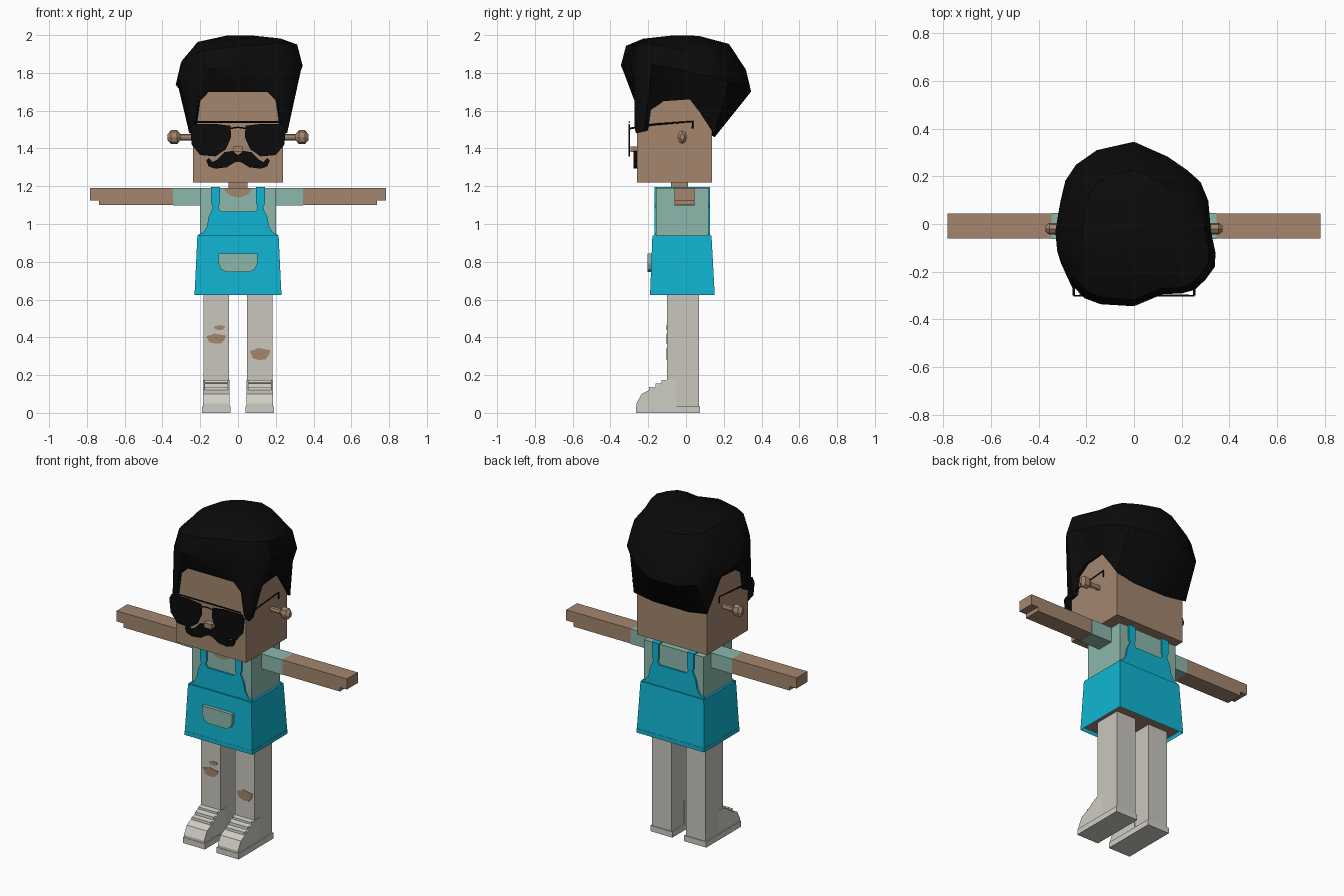
import bpy, bmesh
from math import sin, cos, pi, atan2, hypot

cube = bpy.data.objects.get("Cube")
if cube:
    bpy.data.objects.remove(cube, do_unlink=True)


def material(name, code):
    rgb = [int(code[i:i + 2], 16) / 255 for i in (0, 2, 4)]
    col = [c / 12.92 if c < 0.04 else ((c + 0.055) / 1.055) ** 2.4 for c in rgb] + [1]
    m = bpy.data.materials.new(name)
    m.use_nodes = True
    m.diffuse_color = col
    m.node_tree.nodes["Principled BSDF"].inputs["Base Color"].default_value = col
    return m


SKIN = material("skin", "A3866E")
BLACK = material("black", "0B0B0C")
SHIRT = material("shirt_green", "8CB8AB")
APRON = material("apron_cyan", "10B5D2")
PANTS = material("pale_trousers", "C9C6BD")
SHOE = material("shoe_white", "CFCDC4")
LACE = material("lace_white", "DEDDD3")


def finish(name, bm, *mats):
    bmesh.ops.recalc_face_normals(bm, faces=bm.faces)
    me = bpy.data.meshes.new(name)
    bm.to_mesh(me)
    bm.free()
    ob = bpy.data.objects.new(name, me)
    bpy.context.collection.objects.link(ob)
    for m in mats:
        me.materials.append(m)
    return ob


def loft(bm, rings):
    """Join closed rings of points with quads and return the rings of verts."""
    vs = [[bm.verts.new(p) for p in r] for r in rings]
    for a, b in zip(vs, vs[1:]):
        n = len(a)
        for i in range(n):
            bm.faces.new((a[i], a[(i + 1) % n], b[(i + 1) % n], b[i]))
    return vs


def capped(name, rings, *mats):
    bm = bmesh.new()
    vs = loft(bm, rings)
    bm.faces.new(vs[0])
    bm.faces.new(vs[-1])
    return finish(name, bm, *mats)


def box(name, x, y, z, mat):
    rect = [(x[0], y[0]), (x[1], y[0]), (x[1], y[1]), (x[0], y[1])]
    return capped(name, [[(*p, h) for p in rect] for h in z], mat)


def prism_y(name, pts, y, mat):
    return capped(name, [[(a, d, b) for a, b in pts] for d in y], mat)


def prism_x(name, pts, x, mat):
    return capped(name, [[(d, a, b) for a, b in pts] for d in x], mat)


def both(half):
    """Mirror a half outline that starts and ends on the middle line."""
    return half + [(-a, b) for a, b in half[-2:0:-1]]


def wire(name, pts, r, mat):
    cu = bpy.data.curves.new(name, "CURVE")
    cu.dimensions = "3D"
    cu.bevel_depth, cu.bevel_resolution, cu.use_fill_caps = r, 0, True
    sp = cu.splines.new("POLY")
    sp.points.add(len(pts) - 1)
    for p, co in zip(sp.points, pts):
        p.co = (*co, 1)
    cu.materials.append(mat)
    ob = bpy.data.objects.new(name, cu)
    bpy.context.collection.objects.link(ob)


# Head, neck and nose
box("head", (-.238, .238), (-.26, .138), (1.22, 1.75), SKIN)
box("neck", (-.05, .05), (-.08, .01), (1.15, 1.23), SKIN)
box("nose", (-.025, .025), (-.295, -.25), (1.38, 1.41), SKIN)

# Hair: the hairline follows the head, then swells to an uneven outline
half_line = [(0, -.272, 1.7), (.16, -.272, 1.7), (.21, -.272, 1.65), (.23, -.272, 1.51),
             (.26, -.265, 1.48), (.26, -.22, 1.49), (.255, -.2, 1.6), (.255, -.12, 1.65),
             (.255, .02, 1.66), (.255, .09, 1.57), (.25, .15, 1.48), (.12, .152, 1.46),
             (0, .152, 1.46)]
hairline = half_line + [(-x, y, z) for x, y, z in half_line[-2:0:-1]]
outline = [(0, -.345), (.1, -.29), (.25, -.28), (.34, -.18), (.31, 0), (.3, .15), (.16, .26),
           (.1, .32), (0, .345), (-.27, .22), (-.31, .07), (-.33, -.05), (-.3, -.18), (-.21, -.31)]
polar = [(atan2(x, -y) % (2 * pi), hypot(x, y)) for x, y in outline]
polar.append((2 * pi, polar[0][1]))


def radius(t):
    for (a, r), (b, s) in zip(polar, polar[1:]):
        if a <= t <= b:
            return r + (s - r) * (t - a) / (b - a)
    return polar[0][1]


count = len(hairline)
angles = [(atan2(p[0], -p[1]) % (2 * pi) + 2 * pi * i / count) / 2 for i, p in enumerate(hairline)]


def hair_ring(scale, height, tilt):
    ring = []
    for t in angles:
        x, y = scale * radius(t) * sin(t), -scale * radius(t) * cos(t)
        ring.append((x, y, height + tilt * (.12 * x - .2 * y)))
    return ring


inner = [(x * .88, y * .88, z + .01) for x, y, z in hairline]
hair = capped("hair", [inner, hairline, hair_ring(1, 1.77, 1), hair_ring(.92, 1.88, 1),
                       hair_ring(.66, 1.967, .3), hair_ring(.2, 1.997, .1)], BLACK)
bpy.context.view_layer.objects.active = hair
hair.select_set(True)
bpy.ops.object.shade_smooth_by_angle(angle=.6)

# Moustache
prism_y("moustache", both([(0, 1.365), (.03, 1.387), (.07, 1.38), (.11, 1.34), (.135, 1.328),
                           (.155, 1.35), (.168, 1.335), (.155, 1.305), (.12, 1.293),
                           (.06, 1.3), (.02, 1.325), (0, 1.33)]), (-.278, -.255), BLACK)

# Sunglasses
lens = [(.04, 1.52), (.12, 1.53), (.24, 1.53), (.253, 1.5), (.245, 1.42), (.2, 1.365),
        (.12, 1.358), (.065, 1.395), (.036, 1.46)]
wire("glasses_top_bar", [(-.23, -.3, 1.54), (.23, -.3, 1.54)], .005, BLACK)
wire("glasses_bridge", [(-.05, -.3, 1.505), (0, -.3, 1.512), (.05, -.3, 1.505)], .004, BLACK)

# Shirt with neckline
box("shirt", (-.202, .202), (-.158, .118), (.9, 1.19), SHIRT)
prism_y("neckline", both([(0, 1.14), (.04, 1.15), (.065, 1.17), (.075, 1.191), (0, 1.191)]),
        (-.163, -.15), SKIN)

# Apron: flared skirt with recessed underside, bibs and pocket
bm = bmesh.new()
rings = [[(-w, f, z), (w, f, z), (w, b, z), (-w, b, z)]
         for w, f, b, z in ((.23, -.19, .152, .625), (.215, -.178, .135, .938))]
verts = loft(bm, rings)
bm.faces.new(verts[1])
under = bm.faces.new(verts[0])
bmesh.ops.inset_individual(bm, faces=[under], thickness=.012)
under.material_index = 1
for v in under.verts:
    v.co.z += .025
finish("apron_skirt", bm, APRON, SKIN)

bib = both([(0, .93), (.214, .93), (.21, .944), (.185, .955), (.165, .985), (.155, 1.04),
            (.133, 1.085), (.142, 1.11), (.142, 1.196), (.096, 1.196), (.096, 1.11),
            (.104, 1.085), (.09, 1.066), (0, 1.066)])
prism_y("front_bib", bib, (-.168, -.157), APRON)
prism_y("back_bib", bib, (.117, .128), APRON)
prism_y("pocket", both([(0, .745), (.06, .745), (.09, .76), (.102, .79), (.102, .843), (0, .843)]),
        (-.203, -.17), SHIRT)

shoe_side = [(-.262, .03), (-.262, .05), (-.235, .1), (-.165, .135), (-.14, .155),
             (-.1, .175), (-.05, .175), (-.05, .03)]
arm_side = [(.34, 1.1), (.735, 1.1), (.735, 1.125), (.783, 1.125), (.783, 1.19), (.34, 1.19)]

# Paired parts
for s, side in ((1, "left"), (-1, "right")):
    prism_y(side + "_lens", [(s * a, b) for a, b in lens], (-.305, -.297), BLACK)
    wire(side + "_temple", [(s * .252, -.3, 1.505), (s * .252, -.17, 1.527),
                            (s * .252, .035, 1.543), (s * .252, .035, 1.505)], .005, BLACK)

    # Ear peg with a rounded knob
    peg = [(.23, .6), (.305, .6), (.322, 1.3), (.355, 1.3), (.372, .6)]
    capped(side + "_ear", [[(s * x, -.02 + .019 * k * cos(i * pi / 4), 1.46 + .028 * k * sin(i * pi / 4))
                            for i in range(8)] for x, k in peg], SKIN)

    # Arm, sleeve and shoulder strap
    box(side + "_sleeve", (s * .19, s * .345), (-.062, .046), (1.098, 1.19), SHIRT)
    prism_y(side + "_arm", [(s * a, b) for a, b in arm_side], (-.061, .045), SKIN)
    box(side + "_strap", (s * .096, s * .142), (-.165, .125), (1.188, 1.196), APRON)

    # Leg, shoe, sole and laces
    box(side + "_leg", (s * .048, s * .182), (-.1, .07), (.02, .68), PANTS)
    box(side + "_sole", (s * .04, s * .19), (-.265, .075), (0, .035), SHOE)
    prism_x(side + "_shoe", shoe_side, (s * .046, s * .184), SHOE)
    for y, z in ((-.185, .13), (-.152, .149), (-.12, .167)):
        box(side + "_lace", (s * .052, s * .178), (y - .01, y + .012), (z - .02, z + .006), LACE)

# Torn knees
tears = {"right_knee_tear": (-.115, .393, .052, .027), "right_thigh_tear": (-.098, .452, .03, .013),
         "left_knee_tear": (.117, .312, .055, .032)}
ragged = [(-1, .5), (-.5, .7), (-.2, 1), (.4, .8), (1, .6), (.8, -.3), (.5, -.9), (-.1, -1),
          (-.7, -.7)]
for name, (x, z, w, h) in tears.items():
    prism_y(name, [(x + w * a, z + h * b) for a, b in ragged], (-.103, -.098), SKIN)
